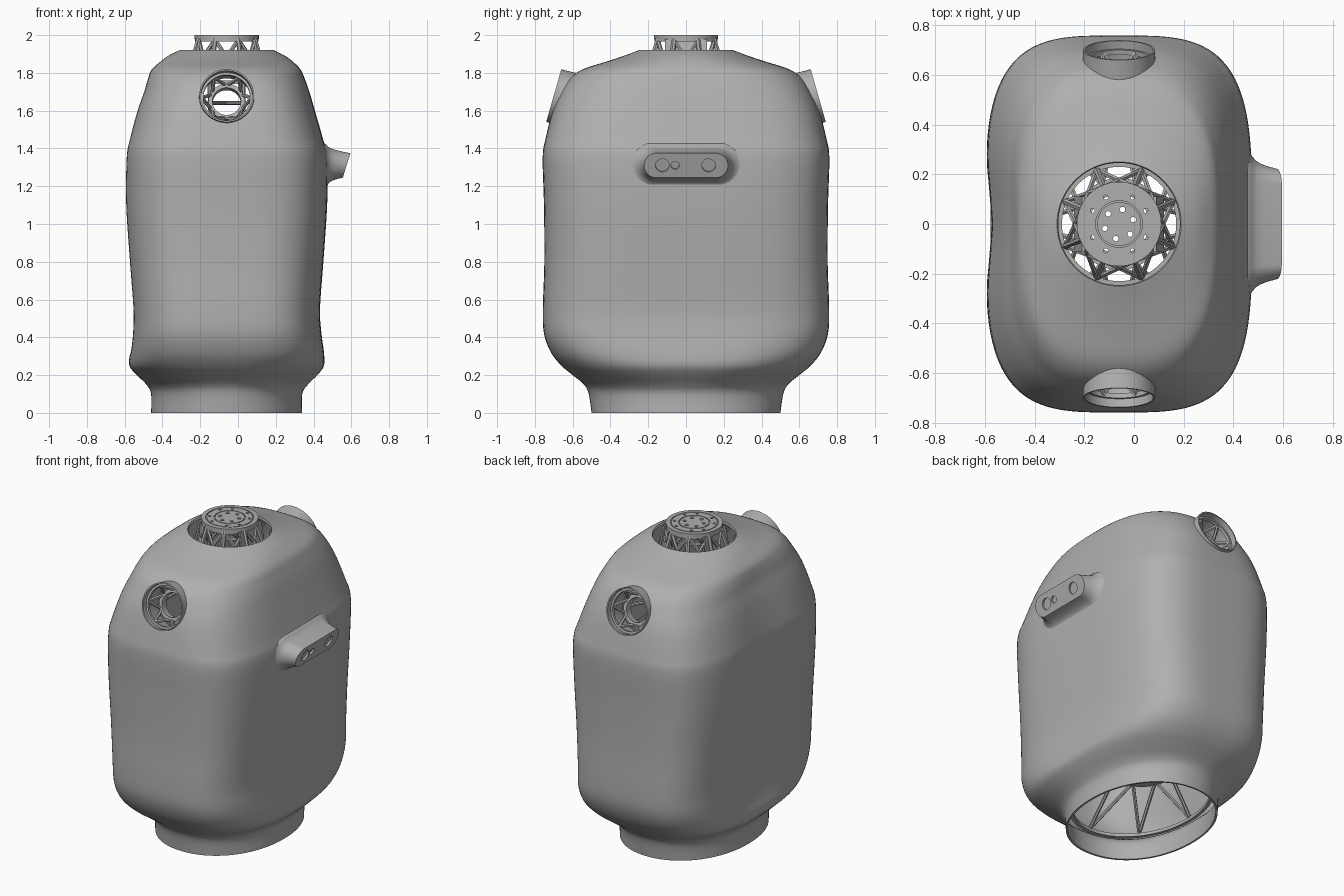
import bpy, bmesh
from math import sin, cos, pi, exp
from mathutils import Vector, Matrix

if "Cube" in bpy.data.objects:
    bpy.data.objects.remove(bpy.data.objects["Cube"])

CX = -0.06  # axis of neck, shoulders and base
AXIS = Matrix.Translation((CX, 0, 0))

grey = bpy.data.materials.new("plain_grey")
grey.use_nodes = True
grey.diffuse_color = (0.43, 0.43, 0.43, 1)
grey.node_tree.nodes["Principled BSDF"].inputs["Base Color"].default_value = (0.43, 0.43, 0.43, 1)


def finish(bm, name, recalc=True):
    if recalc:
        bmesh.ops.recalc_face_normals(bm, faces=bm.faces)
    mesh = bpy.data.meshes.new(name)
    bm.to_mesh(mesh)
    bm.free()
    mesh.materials.append(grey)
    obj = bpy.data.objects.new(name, mesh)
    bpy.context.collection.objects.link(obj)
    return obj


def smooth(obj):
    bpy.ops.object.select_all(action='DESELECT')
    obj.select_set(True)
    bpy.context.view_layer.objects.active = obj
    bpy.ops.object.shade_smooth_by_angle()


def loft(bm, rings, loop=False, caps=False):
    rows = [[bm.verts.new(p) for p in ring] for ring in rings]
    n = len(rows[0])
    for a, b in zip(rows, rows[1:] + (rows[:1] if loop else [])):
        for i in range(n):
            j = (i + 1) % n
            bm.faces.new((a[i], a[j], b[j], b[i]))
    if caps:
        bm.faces.new(rows[0][::-1])
        bm.faces.new(rows[-1])


def revolve(bm, profile, matrix, segs=64):
    """Closed (radius, height) outline turned round the local z axis."""
    turns = [2 * pi * i / segs for i in range(segs)]
    loft(bm, [[matrix @ Vector((r * cos(t), r * sin(t), h)) for t in turns]
              for r, h in profile], loop=True)


def band(bm, r0, r1, h0, h1, matrix):
    revolve(bm, [(r0, h0), (r1, h0), (r1, h1), (r0, h1)], matrix)


def rod(bm, p, q, r=0.008, segs=6):
    p, q = Vector(p), Vector(q)
    d = q - p
    m = Matrix.Translation((p + q) / 2) @ d.to_track_quat('Z', 'Y').to_matrix().to_4x4()
    bmesh.ops.create_cone(bm, cap_ends=True, segments=segs, radius1=r, radius2=r,
                          depth=d.length, matrix=m)


def polar(r, t, h, matrix=AXIS):
    return matrix @ Vector((r * cos(t), r * sin(t), h))


def cut(obj, cutter):
    mod = obj.modifiers.new("cut", 'BOOLEAN')
    mod.object, mod.solver = cutter, 'EXACT'
    graph = bpy.context.evaluated_depsgraph_get()
    mesh = bpy.data.meshes.new_from_object(obj.evaluated_get(graph))
    obj.modifiers.clear()
    obj.data = mesh
    bpy.data.objects.remove(cutter)


# Shoulder axes, tilted slightly upwards
sockets = [Matrix.Translation((CX, s * 0.7, 1.68)) @
           Vector((0, s * 0.96, 0.275)).to_track_quat('Z', 'Y').to_matrix().to_4x4()
           for s in (-1, 1)]

# Torso shell sections: height, back, front, half width, squareness
sections = [Vector(s) for s in (
    (0, -.46, .34, .5, 2.1), (.1, -.46, .34, .515, 2.1), (.15, -.485, .37, .54, 2.2),
    (.2, -.535, .42, .6, 2.5), (.25, -.575, .455, .66, 2.8), (.32, -.572, .455, .715, 3.2),
    (.42, -.562, .442, .752, 3.5), (.55, -.56, .434, .758, 3.6), (.8, -.58, .452, .75, 3.6),
    (1.1, -.6, .472, .752, 3.6), (1.35, -.597, .474, .759, 3.6), (1.45, -.58, .45, .744, 3.5),
    (1.6, -.54, .407, .705, 3.3), (1.7, -.505, .378, .66, 3.1), (1.77, -.483, .353, .615, 2.9),
    (1.82, -.455, .33, .545, 2.8), (1.86, -.41, .29, .42, 2.5), (1.89, -.37, .25, .33, 2.2),
    (1.92, -.31, .19, .25, 2))]


def between(a, b, c, d, t):
    return b + (c - a) * (t / 2) + (a - b * 2.5 + c * 2 - d / 2) * t ** 2 \
        + ((b - c) * 1.5 + (d - a) / 2) * t ** 3


def torso_ring(s, segs=112):
    z, back, front, half, n = s
    ring = []
    for i in range(segs):
        c, k = cos(2 * pi * i / segs), sin(2 * pi * i / segs)
        x = abs(c) ** (2 / n) * (1 if c > 0 else -1)
        y = abs(k) ** (2 / n) * (1 if k > 0 else -1) * half
        x = (front + back) / 2 + x * (front - back) / 2
        if c < 0:  # shallow hollow down the spine
            x += 0.03 * exp(-(y / 0.2) ** 2) * max(0, sin(pi * min(1, max(0, (z - 0.3) / 1.5)))) ** 0.5
        ring.append((x, y, z))
    return ring


path = [sections[0]] + sections + [sections[-1]]
rings = [torso_ring(between(*path[i:i + 4], t / 4))
         for i in range(len(sections) - 1) for t in range(4)]
bm = bmesh.new()
loft(bm, rings + [torso_ring(sections[-1])])
shell = finish(bm, "torso_shell", recalc=False)
solid = shell.modifiers.new("thickness", 'SOLIDIFY')
solid.thickness, solid.offset = 0.012, -1
bm = bmesh.new()
for m in sockets:
    rod(bm, m @ Vector((0, 0, -0.25)), m @ Vector((0, 0, 0.2)), 0.141, 64)
cut(shell, finish(bm, "shoulder_cutter"))
smooth(shell)

# Shoulder collars and the open frames set inside them
collar = [(.145, 0), (.146, -.05), (.149, -.1), (.154, -.14), (.158, -.18),
          (.146, -.18), (.138, -.1), (.137, 0)]
for m, side, s in zip(sockets, ("right", "left"), (-1, 1)):
    bm = bmesh.new()
    revolve(bm, collar, m)
    smooth(finish(bm, side + "_shoulder_collar"))
    bm = bmesh.new()
    band(bm, .075, .097, -.16, -.11, m)
    band(bm, .124, .137, -.055, -.035, m)
    for i in range(6):
        for step in (-1, 1):
            rod(bm, polar(.13, i * pi / 3, -.045, m),
                polar(.09, (i + step / 2) * pi / 3, -.13, m), .01)
    for e in (-1, 1):
        rod(bm, m @ Vector((e * .09, 0, -.14)), (CX + e * .1, s * .23, 1.64), .01)
    smooth(finish(bm, side + "_shoulder_frame"))

# Sensor pod on the chest: x, z, half width, half height, face tilt
pod = ((.44, 1.305, .31, .13, 0), (.466, 1.305, .295, .118, 0), (.474, 1.306, .275, .103, .03),
       (.488, 1.308, .257, .091, .08), (.51, 1.31, .242, .081, .15),
       (.545, 1.31, .23, .071, .25), (.575, 1.31, .222, .065, .31))
rings = []
for x, z, hy, hz, tilt in pod:
    ring = []
    for i in range(48):
        t = 2 * pi * (i + 0.5) / 48
        y = hz * cos(t) + (hy - hz) * (1 if cos(t) > 0 else -1)
        ring.append((x + hz * sin(t) * tilt, y, z + hz * sin(t)))
    rings.append(ring)
bm = bmesh.new()
loft(bm, rings, caps=True)
sensor = finish(bm, "sensor_pod")
bm = bmesh.new()
out = Vector((0.955, 0, -0.296))
for y, r in ((-.125, .036), (-.057, .022), (.12, .036)):
    p = Vector((.575, y, 1.31))
    rod(bm, p - out * 0.012, p + out * 0.05, r, 32)
cut(sensor, finish(bm, "lens_cutter"))
smooth(sensor)

# Neck plate with bolt holes and a groove
bm = bmesh.new()
rod(bm, (CX, 0, 1.98), (CX, 0, 2), 0.17, 64)
plate = finish(bm, "neck_plate")
bm = bmesh.new()
band(bm, .088, .094, 1.993, 2.05, AXIS)
band(bm, .137, .143, 1.995, 2.05, AXIS)
holes = [(.06, i * pi / 3 + 0.3, .011) for i in range(6)]
holes += [(.12, q * pi / 2 + pi / 4 + e * 0.32, .009) for q in range(4) for e in (-1, 1)]
for r, t, size in holes:
    rod(bm, polar(r, t, 1.9), polar(r, t, 2.1), size, 16)
cut(plate, finish(bm, "bolt_cutter"))
smooth(plate)

# Neck truss: tapered legs with crossed braces and two side panels
bm = bmesh.new()
band(bm, .23, .248, 1.74, 1.76, AXIS)
band(bm, .145, .168, 1.965, 1.98, AXIS)
for i in range(8):
    t = (i + 0.5) * pi / 4
    rod(bm, polar(.16, t, 1.98), polar(.235, t, 1.75), .013)
    for step in (-1, 1):
        rod(bm, polar(.16, t, 1.975), polar(.235, t + step * pi / 4, 1.75), .011)
for s in (-1, 1):
    m = Matrix.Translation((CX + s * 0.16, 0, 1.9)) @ Matrix.Rotation(-s * 0.2, 4, 'Y') \
        @ Matrix.Diagonal((0.012, 0.22, 0.16, 1))
    bmesh.ops.create_cube(bm, size=1, matrix=m)
smooth(finish(bm, "neck_truss"))

# Inner frame: uprights down to the waist flange, spokes out to the base rim
bm = bmesh.new()
band(bm, .12, .185, .34, .37, AXIS)
band(bm, .15, .17, .44, .46, AXIS)
for i in range(8):
    t = (i + 0.5) * pi / 4
    rod(bm, polar(.236, t, 1.75), polar(.175, t, .36), .011)
    for step in (-1, 1):
        u = t + step * pi / 8
        rod(bm, polar(.175, t, .36), (CX + .375 * cos(u), .48 * sin(u), .16), .011)
rim = AXIS @ Matrix.Diagonal((.38, .49, 1, 1))
band(bm, .96, 1.01, .14, .16, rim)
smooth(finish(bm, "inner_frame"))
